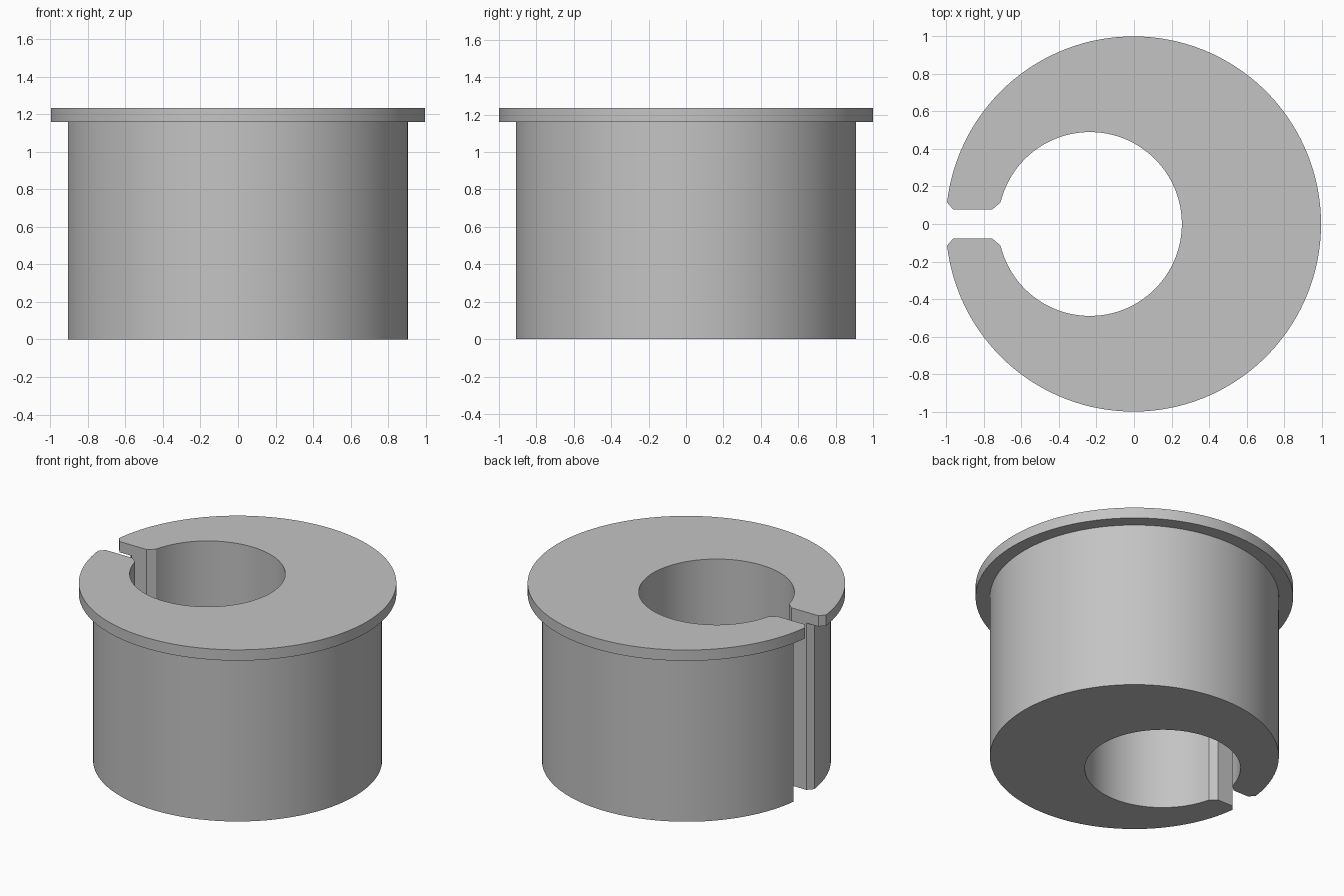
import bpy
import bmesh
from math import asin, cos, sin, pi, radians

cube = bpy.data.objects.get("Cube")
if cube:
    bpy.data.objects.remove(cube, do_unlink=True)

BODY_R, FLANGE_R, BORE_R = 0.91, 1.0, 0.49
CENTRE_X, BORE_X = -0.003, -0.235
SLOT, MOUTH = 0.077, 0.115        # half widths of slot and chamfered mouths
FLANGE_Z, TOP_Z = 1.16, 1.235
STEPS = 128


def arc(cx, r):
    """Upper-mouth to lower-mouth arc, open towards -x."""
    end = pi - asin(MOUTH / r)
    return [(cx + r * cos(end - 2 * end * i / STEPS),
             r * sin(end - 2 * end * i / STEPS)) for i in range(STEPS + 1)]


def outline(r):
    """Split ring: outer arc, lower slot wall, bore arc, upper slot wall."""
    outer, bore = arc(CENTRE_X, r), arc(BORE_X, BORE_R)
    slot_out = outer[0][0] + 0.033
    slot_mid = arc(CENTRE_X, BODY_R)[0][0] + 0.033
    slot_in = bore[0][0] - 0.045
    lower = [(x, -SLOT) for x in (slot_out, slot_mid, slot_in)]
    upper = [(x, SLOT) for x in (slot_in, slot_mid, slot_out)]
    return outer + lower + bore[::-1] + upper


# Stacked outlines for the sleeve and its flange, bridged into one closed solid
bm = bmesh.new()
levels = [(BODY_R, 0), (BODY_R, FLANGE_Z), (FLANGE_R, FLANGE_Z), (FLANGE_R, TOP_Z)]
rings = [[bm.verts.new((x, y, z)) for x, y in outline(r)] for r, z in levels]
for low, high in zip(rings, rings[1:]):
    for i in range(len(low)):
        bm.faces.new((low[i - 1], low[i], high[i], high[i - 1]))
bm.faces.new(rings[0])
bm.faces.new(rings[-1])
bmesh.ops.remove_doubles(bm, verts=bm.verts[:], dist=0.0001)
bmesh.ops.recalc_face_normals(bm, faces=bm.faces[:])
for face in bm.faces:
    face.smooth = True

mesh = bpy.data.meshes.new("flanged_split_bushing")
bm.to_mesh(mesh)
bm.free()
mesh.set_sharp_from_angle(angle=radians(25))

# Plain grey finish
grey = bpy.data.materials.new("light_grey")
grey.use_nodes = True
colour = (0.55, 0.55, 0.55, 1)
grey.diffuse_color = colour
grey.node_tree.nodes["Principled BSDF"].inputs["Base Color"].default_value = colour
mesh.materials.append(grey)

bushing = bpy.data.objects.new("flanged_split_bushing", mesh)
bpy.context.collection.objects.link(bushing)
